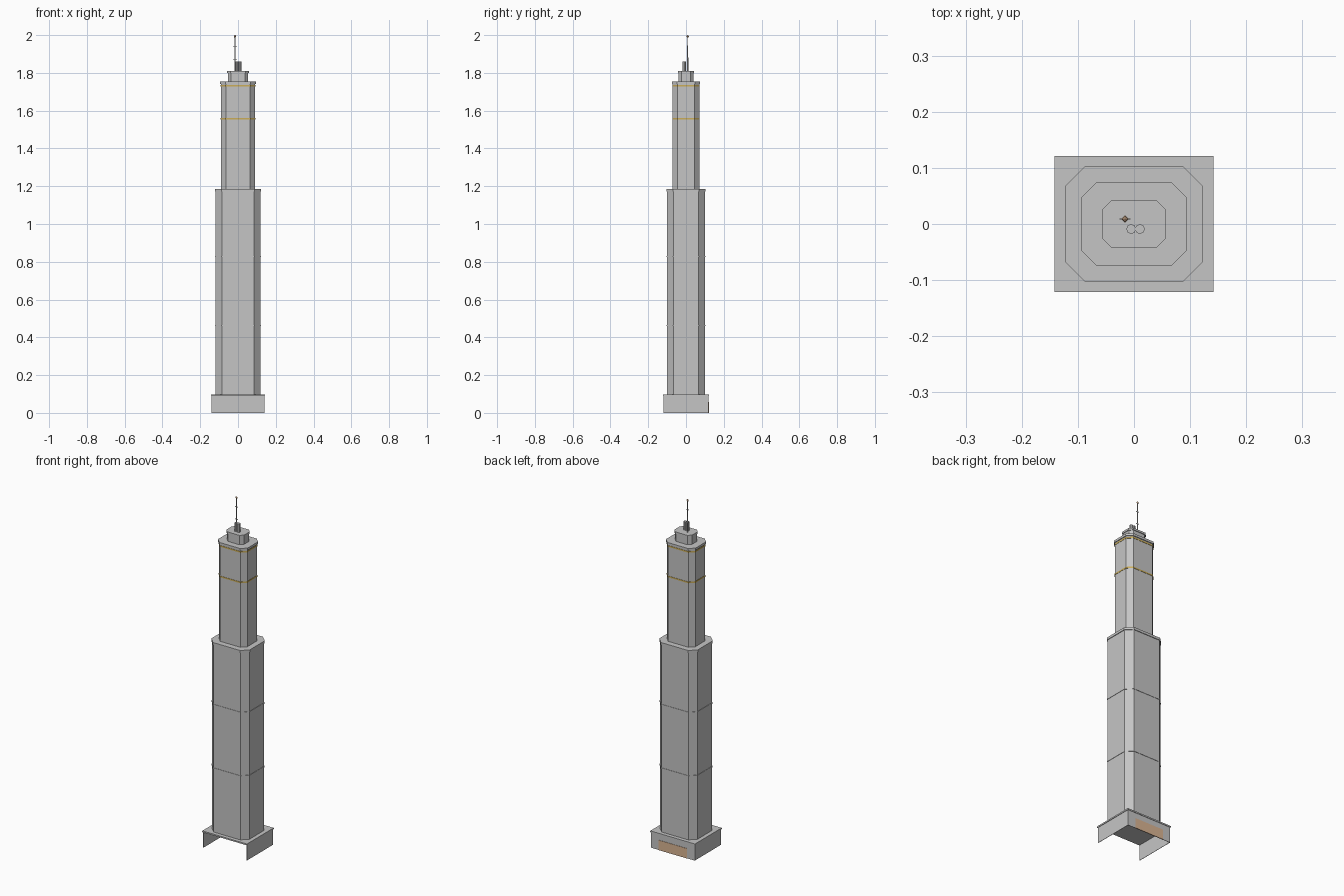
import bpy, bmesh, math

if "Cube" in bpy.data.objects:
    bpy.data.objects.remove(bpy.data.objects["Cube"])


def material(name, rgb):
    m = bpy.data.materials.new(name)
    m.diffuse_color = (*rgb, 1.0)
    m.use_nodes = True
    m.node_tree.nodes["Principled BSDF"].inputs["Base Color"].default_value = m.diffuse_color
    return m


STONE = material("light_grey_stone", (0.56, 0.56, 0.56))
GOLD = material("gold_trim", (0.60, 0.42, 0.10))
BRONZE = material("bronze_panel", (0.70, 0.46, 0.29))


def finish(name, bm, mat):
    me = bpy.data.meshes.new(name)
    bm.to_mesh(me)
    bm.free()
    me.materials.append(mat)
    ob = bpy.data.objects.new(name, me)
    bpy.context.collection.objects.link(ob)
    return ob


def prism(name, hx, hy, cut, z0, z1, mat=STONE):
    """Rectangular block with chamfered vertical corners."""
    pts = [(hx, -hy + cut), (hx, hy - cut), (hx - cut, hy), (-hx + cut, hy),
           (-hx, hy - cut), (-hx, -hy + cut), (-hx + cut, -hy), (hx - cut, -hy)]
    bm = bmesh.new()
    low = [bm.verts.new((x, y, z0)) for x, y in pts]
    top = [bm.verts.new((x, y, z1)) for x, y in pts]
    for i in range(8):
        j = (i + 1) % 8
        bm.faces.new((low[i], low[j], top[j], top[i]))
    bm.faces.new(top)
    bm.faces.new(low[::-1])
    return finish(name, bm, mat)


def box(name, x0, x1, y0, y1, z0, z1, mat=STONE):
    bm = bmesh.new()
    bmesh.ops.create_cube(bm, size=1)
    for v in bm.verts:
        v.co = (x1 if v.co.x > 0 else x0, y1 if v.co.y > 0 else y0, z1 if v.co.z > 0 else z0)
    return finish(name, bm, mat)


def rod(name, x, y, z0, z1, r, sides, r2=None, mat=STONE):
    bm = bmesh.new()
    bmesh.ops.create_cone(bm, cap_ends=True, segments=sides, radius1=r,
                          radius2=r if r2 is None else r2, depth=z1 - z0)
    bmesh.ops.translate(bm, verts=bm.verts, vec=(x, y, (z0 + z1) / 2))
    return finish(name, bm, mat)


# Podium: roof slab on three thin walls, open at the front and underneath
PX, PY = 0.139, 0.119
box("podium_roof", -0.142, 0.142, -0.1215, 0.1215, 0.089, 0.097)
box("podium_wall_back", -PX, PX, PY - 0.002, PY, 0, 0.089)
for side, s in (("left", -1), ("right", 1)):
    a, b = sorted((s * PX, s * (PX - 0.002)))
    box("podium_wall_" + side, a, b, -PY, PY - 0.002, 0, 0.089)
box("entrance_panel", -0.09, 0.09, PY, PY + 0.002, 0.0, 0.057, BRONZE)

# Lower shaft with cornice and two string courses
prism("lower_shaft", 0.119, 0.100, 0.034, 0.097, 1.172)
prism("lower_cornice", 0.1225, 0.1035, 0.036, 1.172, 1.186)
for i, z in enumerate((0.463, 0.828)):
    prism("string_course_%d" % (i + 1), 0.121, 0.102, 0.0345, z - 0.003, z + 0.003)

# Upper shaft with cornice and two gold bands
prism("upper_shaft", 0.090, 0.0705, 0.026, 1.186, 1.742)
prism("upper_cornice", 0.0945, 0.075, 0.028, 1.742, 1.755)
for i, z in enumerate((1.558, 1.733)):
    prism("gold_band_%d" % (i + 1), 0.0915, 0.072, 0.0265, z - 0.004, z + 0.004, GOLD)

# Crown
prism("crown", 0.053, 0.039, 0.0165, 1.755, 1.80)
prism("crown_cornice", 0.057, 0.043, 0.018, 1.80, 1.811)

# Twin roof tanks
for i, x in enumerate((-0.005, 0.0105)):
    rod("roof_tank_%d" % (i + 1), x, -0.009, 1.811, 1.86, 0.0088, 8)

# Mast with crossbars and beacon
MX, MY = -0.016, 0.009
rod("mast", MX, MY, 1.811, 1.99, 0.0035, 6, 0.002)
for i, z in enumerate((1.87, 1.94)):
    box("mast_crossbar_%d" % (i + 1), MX - 0.010, MX + 0.010, MY - 0.0012, MY + 0.0012,
        z - 0.0015, z + 0.0015)
bm = bmesh.new()
bmesh.ops.create_uvsphere(bm, u_segments=4, v_segments=4, radius=0.0065)
bmesh.ops.translate(bm, verts=bm.verts, vec=(MX, MY, 1.9935))
finish("beacon", bm, BRONZE)
